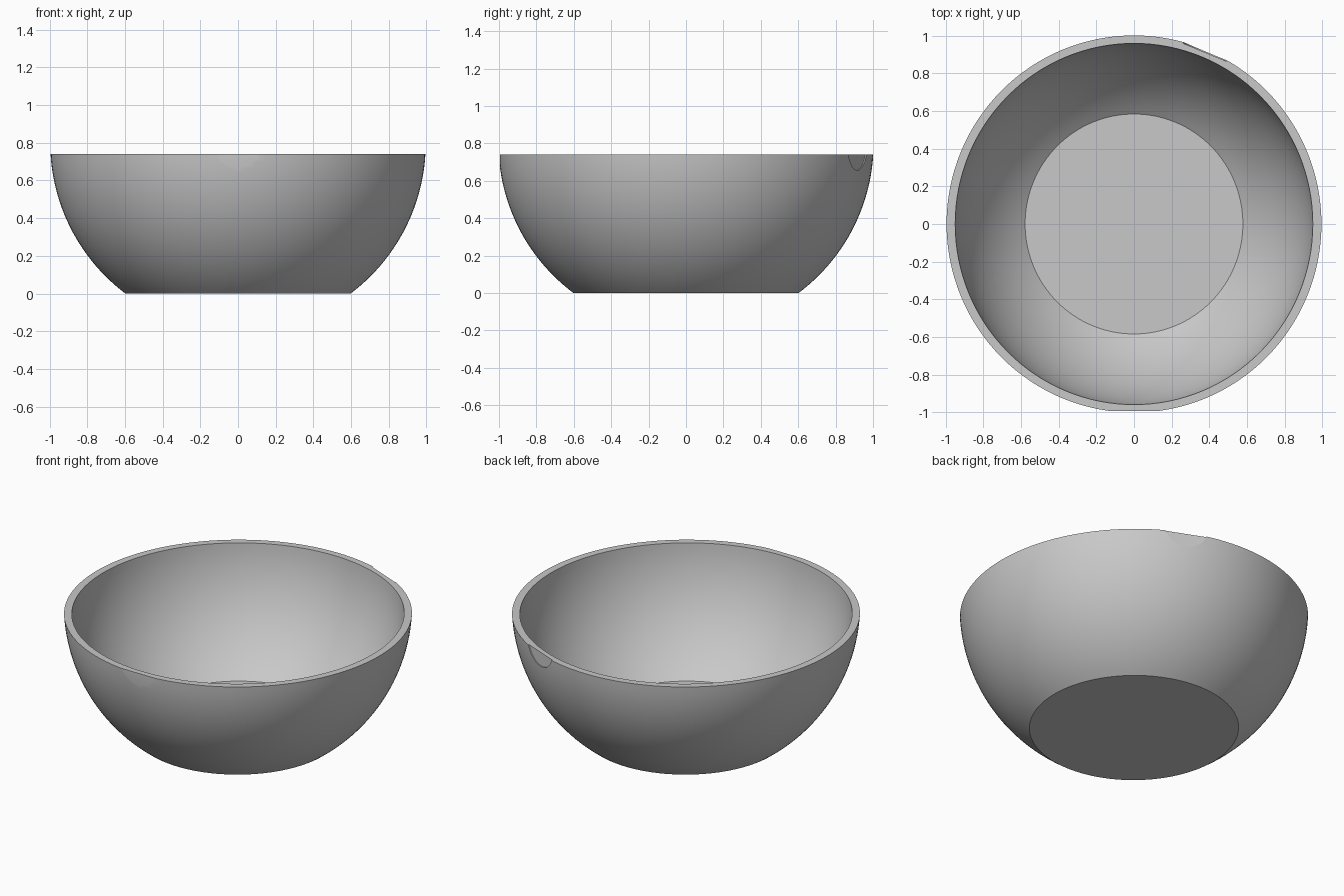
import bpy, bmesh, math
from mathutils import Matrix

cube = bpy.data.objects.get("Cube")
if cube:
    bpy.data.objects.remove(cube, do_unlink=True)

RIM, CENTRE, FLOOR = 0.74, 0.8, 0.04
OUTER, INNER = 1.0, 0.957
SEGMENTS, RINGS = 128, 24

grey = bpy.data.materials.new("warm_free_grey")
grey.name = "plain_grey"
grey.use_nodes = True
grey.diffuse_color = (0.58, 0.58, 0.58, 1)
grey.node_tree.nodes["Principled BSDF"].inputs["Base Color"].default_value = (0.58, 0.58, 0.58, 1)


def make_object(name, bm):
    mesh = bpy.data.meshes.new(name)
    bm.to_mesh(mesh)
    bm.free()
    mesh.materials.append(grey)
    obj = bpy.data.objects.new(name, mesh)
    bpy.context.collection.objects.link(obj)
    return obj


def arc(radius, z_from, z_to):
    """Points of a sphere's outline between two heights."""
    a = math.asin((z_from - CENTRE) / radius)
    b = math.asin((z_to - CENTRE) / radius)
    angles = [a + (b - a) * i / RINGS for i in range(RINGS + 1)]
    return [(radius * math.cos(t), CENTRE + radius * math.sin(t)) for t in angles]


# Bowl: outer arc up to the rim, inner arc down to the flat floor
bm = bmesh.new()
rings = []
for radius, z_from, z_to, sx, sy in ((OUTER, 0, RIM, 0.997, 1.003),
                                     (INNER, RIM, FLOOR, 0.994, 1.004)):
    for r, z in arc(radius, z_from, z_to):
        ring = []
        for i in range(SEGMENTS):
            t = math.tau * i / SEGMENTS
            ring.append(bm.verts.new((r * sx * math.cos(t), r * sy * math.sin(t), z)))
        rings.append(ring)
for low, high in zip(rings, rings[1:]):
    for i in range(SEGMENTS):
        j = (i + 1) % SEGMENTS
        bm.faces.new((low[i], low[j], high[j], high[i]))
bm.faces.new(rings[0][::-1])
bm.faces.new(rings[-1])
bmesh.ops.recalc_face_normals(bm, faces=bm.faces)
bowl = make_object("bowl", bm)
bpy.context.view_layer.objects.active = bowl
bowl.select_set(True)

# Shallow round recesses cut into the outside at the rim
for name, degrees, distance in (("front_recess_cutter", -90, 0.994),
                                ("back_recess_cutter", 67.5, 0.986)):
    bm = bmesh.new()
    depth = 0.2
    place = (Matrix.Rotation(math.radians(degrees), 4, "Z")
             @ Matrix.Translation((distance + depth / 2, 0, 0.79))
             @ Matrix.Rotation(math.pi / 2, 4, "Y"))
    bmesh.ops.create_cone(bm, cap_ends=True, segments=48, radius1=0.134,
                          radius2=0.134, depth=depth, matrix=place)
    cutter = make_object(name, bm)
    cutter.hide_render = True
    cut = bowl.modifiers.new(name, "BOOLEAN")
    cut.operation = "DIFFERENCE"
    cut.solver = "EXACT"
    cut.object = cutter
    bpy.ops.object.modifier_apply(modifier=cut.name)
    bpy.data.objects.remove(cutter, do_unlink=True)

bpy.ops.object.shade_smooth_by_angle(angle=math.radians(30))
